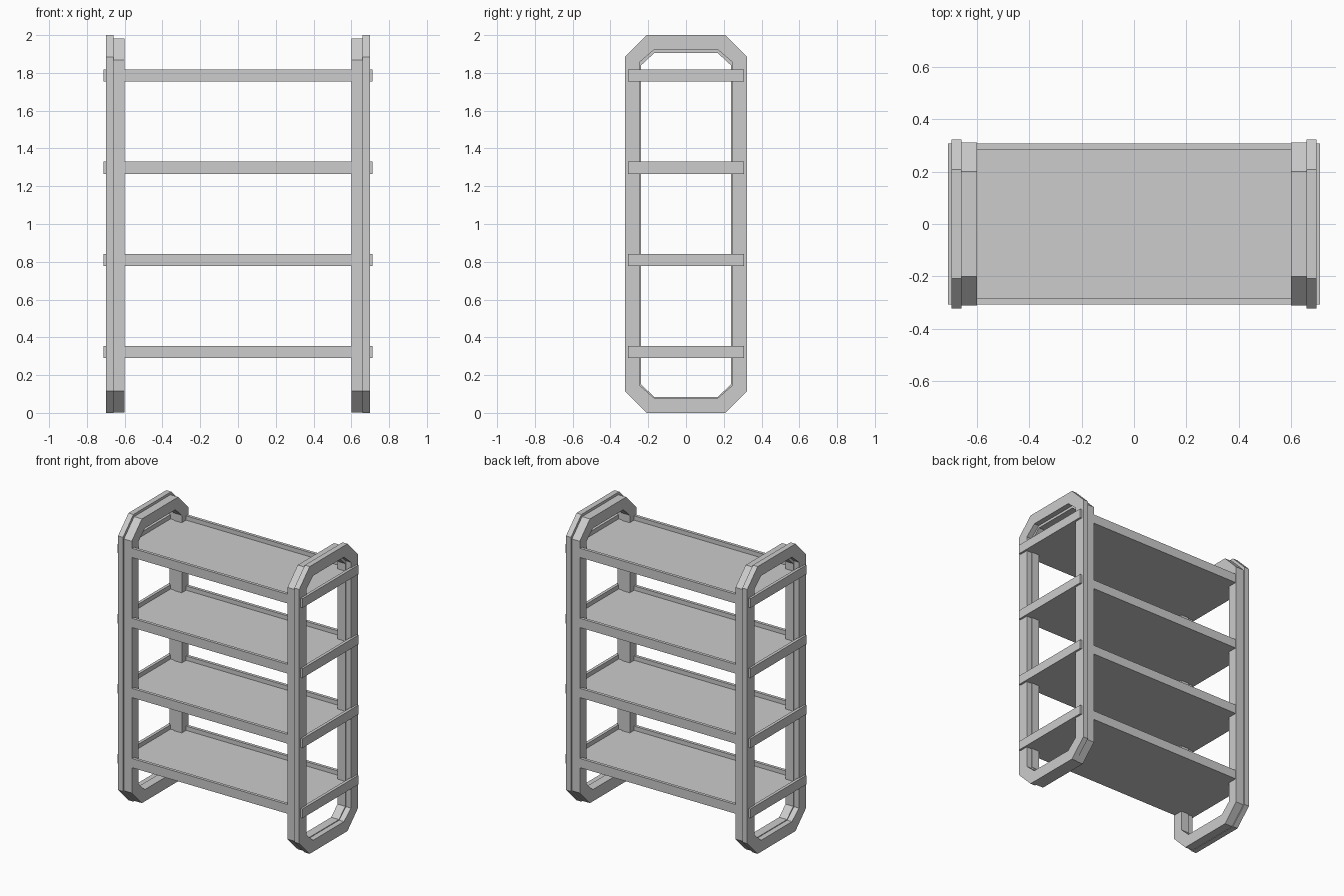
import bpy, bmesh

if "Cube" in bpy.data.objects:
    bpy.data.objects.remove(bpy.data.objects["Cube"])

mat = bpy.data.materials.new("light grey")
mat.diffuse_color = (0.604, 0.604, 0.604, 1)
mat.use_nodes = True
mat.node_tree.nodes["Principled BSDF"].inputs["Base Color"].default_value = mat.diffuse_color


def finish(bm, name):
    bmesh.ops.recalc_face_normals(bm, faces=bm.faces)
    me = bpy.data.meshes.new(name)
    bm.to_mesh(me)
    bm.free()
    me.materials.append(mat)
    ob = bpy.data.objects.new(name, me)
    bpy.context.collection.objects.link(ob)
    return ob


def octagon(hy, z0, z1, cy, cz):
    """Chamfered rectangle in the YZ plane; cy, cz are the chamfer sizes."""
    return [(hy, z0 + cz), (hy, z1 - cz), (hy - cy, z1), (cy - hy, z1),
            (-hy, z1 - cz), (-hy, z0 + cz), (cy - hy, z0), (hy - cy, z0)]


def ring(name, x0, x1, outer, inner):
    bm = bmesh.new()
    loops = [[bm.verts.new((x, y, z)) for y, z in pts]
             for x, pts in ((x0, outer), (x1, outer), (x1, inner), (x0, inner))]
    for k in range(4):
        a, b = loops[k], loops[(k + 1) % 4]
        for i in range(8):
            j = (i + 1) % 8
            bm.faces.new((a[i], a[j], b[j], b[i]))
    return finish(bm, name)


def tray(name, z0, z1, hx=0.712, hy=0.307, rim=0.03, depth=0.03):
    bm = bmesh.new()
    bmesh.ops.create_cube(bm, size=1)
    for v in bm.verts:
        v.co.x *= 2 * hx
        v.co.y *= 2 * hy
        v.co.z = z1 if v.co.z > 0 else z0
    # recessed top with a raised rim
    top = max(bm.faces, key=lambda f: f.calc_center_median().z)
    bmesh.ops.inset_region(bm, faces=[top], thickness=rim)
    ext = bmesh.ops.extrude_discrete_faces(bm, faces=[top])["faces"][0]
    for v in ext.verts:
        v.co.z -= depth
    return finish(bm, name)


# End frames: a wide outer ring plus a slightly smaller inner ring
for side, s in (("left", -1), ("right", 1)):
    ring(side + "_outer_frame", s * 0.66, s * 0.698,
         octagon(0.323, 0, 2.0, 0.115, 0.115),
         octagon(0.245, 0.08, 1.922, 0.075, 0.065))
    ring(side + "_inner_frame", s * 0.60, s * 0.66,
         octagon(0.312, 0.003, 1.982, 0.112, 0.113),
         octagon(0.238, 0.085, 1.905, 0.07, 0.065))

# Four shelves passing through the end frames
for i in range(4):
    z = 0.29 + i * 0.488
    tray("shelf_%d" % (i + 1), z, z + 0.064)
